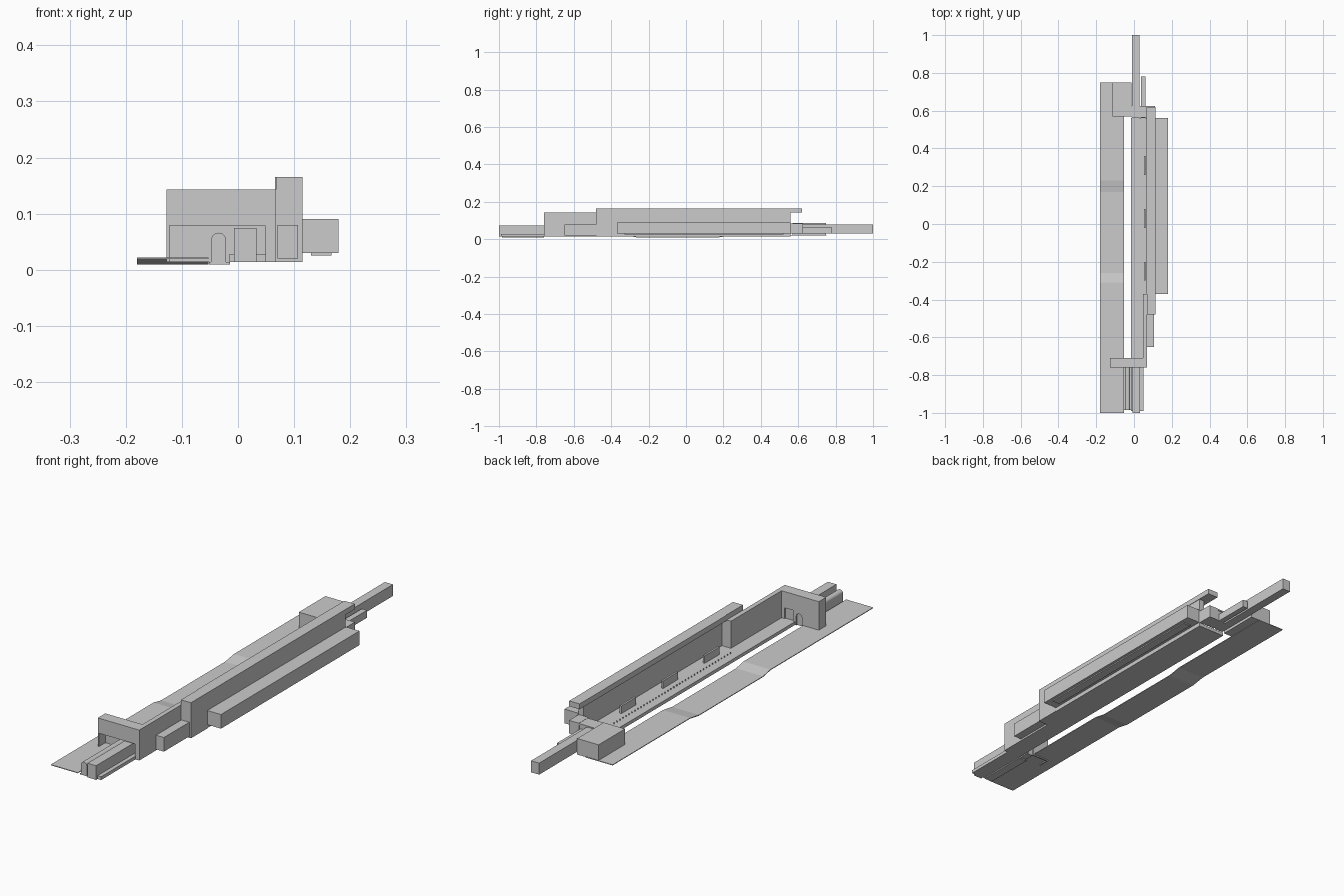
import bpy, bmesh, math

if "Cube" in bpy.data.objects:
    bpy.data.objects.remove(bpy.data.objects["Cube"])


def make(name, verts, faces):
    mesh = bpy.data.meshes.new(name)
    mesh.from_pydata(verts, [], faces)
    bm = bmesh.new()
    bm.from_mesh(mesh)
    bmesh.ops.recalc_face_normals(bm, faces=bm.faces)
    bm.to_mesh(mesh)
    bm.free()
    ob = bpy.data.objects.new(name, mesh)
    bpy.context.collection.objects.link(ob)
    return ob


def prism(name, pts, a, b, axis='y'):
    """Extrude a profile: (x, z) points along y, or (y, z) points along x."""
    n = len(pts)
    if axis == 'y':
        verts = [(p, t, q) for t in (a, b) for p, q in pts]
    else:
        verts = [(t, p, q) for t in (a, b) for p, q in pts]
    faces = [list(range(n)), list(range(n, 2 * n))]
    faces += [[i, (i + 1) % n, n + (i + 1) % n, n + i] for i in range(n)]
    return make(name, verts, faces)


def box(name, x0, x1, y0, y1, z0, z1):
    return prism(name, [(x0, z0), (x1, z0), (x1, z1), (x0, z1)], y0, y1)


def arch(x0, x1, z0, z1):
    """Round-topped outline, from bottom left over to bottom right."""
    r = (x1 - x0) / 2
    cx = (x0 + x1) / 2
    top = [(cx - r * math.cos(math.pi * i / 10),
            z1 - r + r * math.sin(math.pi * i / 10)) for i in range(11)]
    return [(x0, z0)] + top + [(x1, z0)]


# Road sheet that dips in the middle
road = [(-1, .022), (-.31, .022), (-.26, .012), (.17, .012), (.23, .022), (.75, .022)]
prism("road", road + [(y, z - .003) for y, z in reversed(road)], -.18, -.053, 'x')

# Platform deck, extended under the south tunnel
box("platform_deck", -.015, .105, -.37, .56, .014, .028)
box("platform_south", -.015, .05, -.99, -.37, .014, .028)

# South hall: back wall with openings, thin west wall, upper front, roof
openings = arch(-.048, -.021, .014, .066) + [(-.007, .014), (-.007, .074),
                                              (.033, .074), (.033, .014)]
prism("hall_back_wall", [(-.127, .143), (-.127, .014)] + openings
      + [(.048, .014), (.048, .143)], -.716, -.71)
box("hall_west_wall", -.127, -.122, -.76, -.71, .014, .143)
box("hall_front_upper", -.127, .048, -.76, -.754, .079, .143)
box("hall_roof", -.127, .048, -.76, -.71, .136, .143)
box("hall_long_wall", .048, .068, -.76, -.37, .014, .143)

# South tunnels
prism("arched_tunnel", arch(-.048, -.021, .014, .066), -.985, -.716)
box("arched_tunnel_base", -.052, -.014, -.985, -.76, .009, .014)
box("square_tunnel", -.007, .033, -1, -.716, .014, .074)

# Tall range: tower, rear wall and overhanging roof
box("tower", .068, .115, -.48, -.37, .014, .165)
box("range_wall", .09, .113, -.37, .56, .014, .142)
box("range_roof", .066, .115, -.37, .62, .142, .165)

# Side boxes along the east
box("side_annex", .07, .107, -.65, -.48, .02, .08)
box("east_box", .115, .179, -.37, .56, .03, .09)
box("east_box_base", .13, .167, -.33, .52, .025, .03)

# Low walls and a row of tiny posts on the platform
for i, y in enumerate((-.3, -.02, .26)):
    box(f"low_wall_{i}", .052, .06, y, y + .1, .028, .06)
for i in range(40):
    y = -.33 + i * .02
    box(f"post_{i:02d}", .02, .023, y, y + .003, .028, .034)

# North end: corner house, gate block and two outgoing galleries
box("north_house", -.113, -.012, .57, .748, .02, .088)
box("gate_block", -.01, .066, .565, .622, .03, .078)
box("gate_roof", -.012, .068, .565, .625, .078, .084)
box("gate_east_block", .066, .112, .56, .625, .03, .085)
box("long_gallery", -.01, .028, .56, 1, .03, .079)
box("short_gallery", .036, .06, .56, .78, .03, .062)
